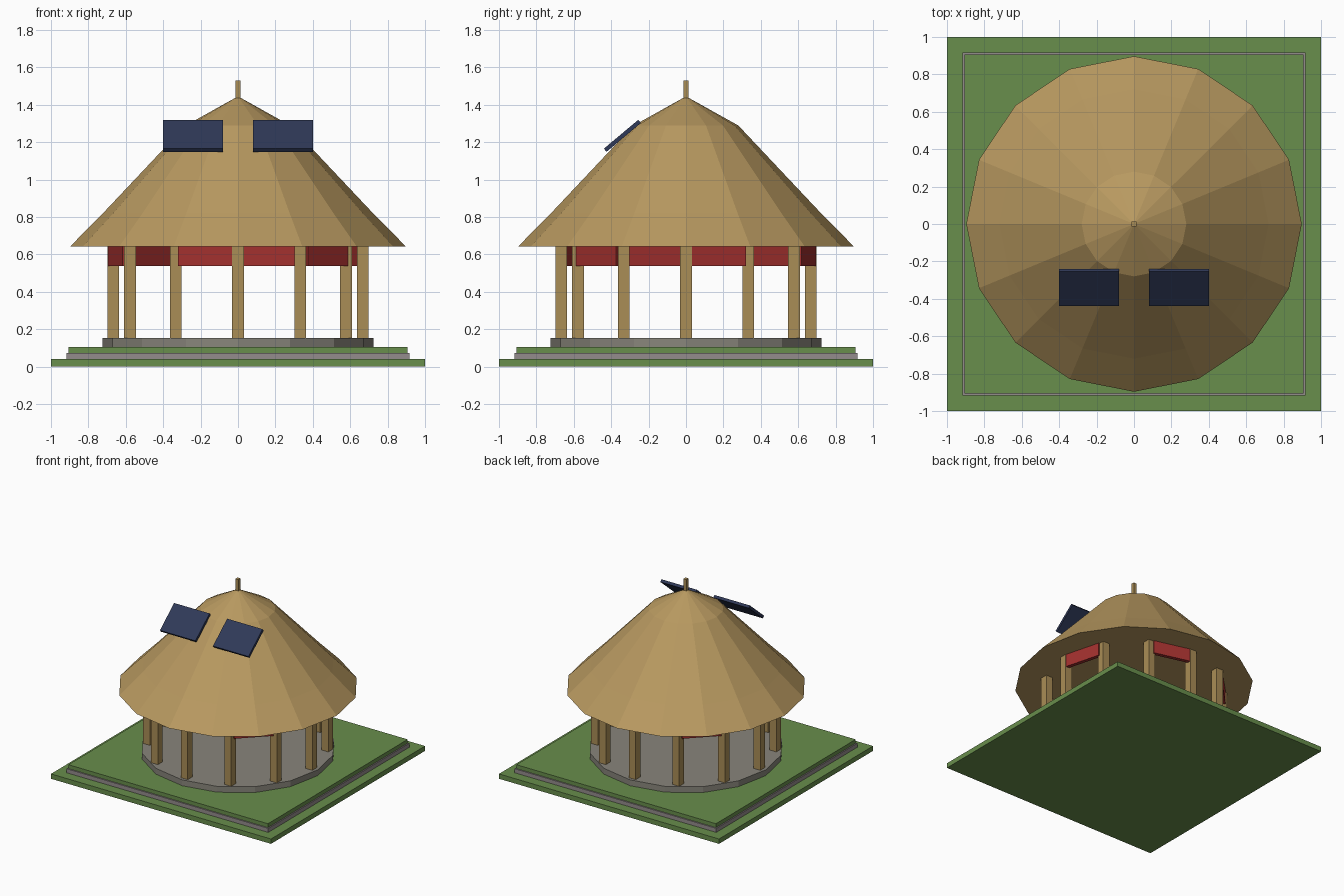
import bpy, bmesh, math
from mathutils import Matrix, Vector

if "Cube" in bpy.data.objects:
    bpy.data.objects.remove(bpy.data.objects["Cube"])


def material(name, rgb):
    lin = [((c / 255 + 0.055) / 1.055) ** 2.4 for c in rgb]
    m = bpy.data.materials.new(name)
    m.diffuse_color = (*lin, 1)
    m.use_nodes = True
    m.node_tree.nodes["Principled BSDF"].inputs["Base Color"].default_value = m.diffuse_color
    return m


GRASS = material("grass_green", (104, 142, 76))
KERB = material("kerb_grey", (148, 140, 140))
STONE = material("stone_grey", (136, 133, 123))
WOOD = material("wood", (170, 141, 86))
THATCH = material("thatch", (184, 153, 96))
RED = material("red_cloth", (162, 48, 46))
NAVY = material("solar_navy", (47, 57, 88))


def finish(name, bm, mat):
    bmesh.ops.recalc_face_normals(bm, faces=bm.faces)
    mesh = bpy.data.meshes.new(name)
    bm.to_mesh(mesh)
    bm.free()
    mesh.materials.append(mat)
    ob = bpy.data.objects.new(name, mesh)
    bpy.context.collection.objects.link(ob)
    return ob


def box(name, size, centre, mat, rot=None):
    bm = bmesh.new()
    m = Matrix.Translation(centre) @ (rot or Matrix()) @ Matrix.Diagonal((*size, 1))
    bmesh.ops.create_cube(bm, size=1, matrix=m)
    return finish(name, bm, mat)


def slab(name, half, z0, z1, mat):
    return box(name, (2 * half, 2 * half, z1 - z0), (0, 0, (z0 + z1) / 2), mat)


def lathe(name, profile, mat, sides=16):
    """Closed faceted solid from (radius, z) rings; radius 0 makes an apex."""
    bm = bmesh.new()
    rings = []
    for r, z in profile:
        if r == 0:
            rings.append([bm.verts.new((0, 0, z))] * sides)
        else:
            rings.append([bm.verts.new((r * math.cos(2 * math.pi * i / sides),
                                        r * math.sin(2 * math.pi * i / sides), z))
                          for i in range(sides)])
    for a, b in zip(rings, rings[1:]):
        for i in range(sides):
            j = (i + 1) % sides
            bm.faces.new(list(dict.fromkeys((a[i], a[j], b[j], b[i]))))
    for ring in (rings[0], rings[-1]):
        if ring[0] is not ring[1]:
            bm.faces.new(ring)
    return finish(name, bm, mat)


# Stepped garden base
slab("lawn_base", 1.0, 0.0, 0.04, GRASS)
slab("kerb_step", 0.917, 0.04, 0.073, KERB)
slab("upper_lawn", 0.907, 0.073, 0.105, GRASS)

# Stone floor
lathe("stone_floor", [(0.725, 0.105), (0.725, 0.153)], STONE)

# Ring of posts
for i in range(12):
    a = math.radians(30 * i)
    box(f"post_{i + 1}", (0.062, 0.062, 0.495),
        (0.667 * math.cos(a), 0.667 * math.sin(a), 0.4005), WOOD)

# Red hangings in every second bay
for i in range(6):
    a = math.radians(15 + 60 * i)
    box(f"red_hanging_{i + 1}", (0.03, 0.30, 0.108),
        (0.665 * math.cos(a), 0.665 * math.sin(a), 0.592), RED,
        Matrix.Rotation(a, 4, 'Z'))

# Thatched roof and finial
lathe("thatch_roof", [(0.897, 0.643), (0.72, 0.822), (0.28, 1.289), (0, 1.445)], THATCH)
box("roof_finial", (0.028, 0.028, 0.13), (0, 0, 1.465), WOOD)

# Two tilted solar panels on the front slope
for side, x in (("left", -0.241), ("right", 0.241)):
    box(f"solar_panel_{side}", (0.322, 0.24, 0.022), (x, -0.34, 1.234), NAVY,
        Matrix.Rotation(math.radians(40), 4, 'X'))
